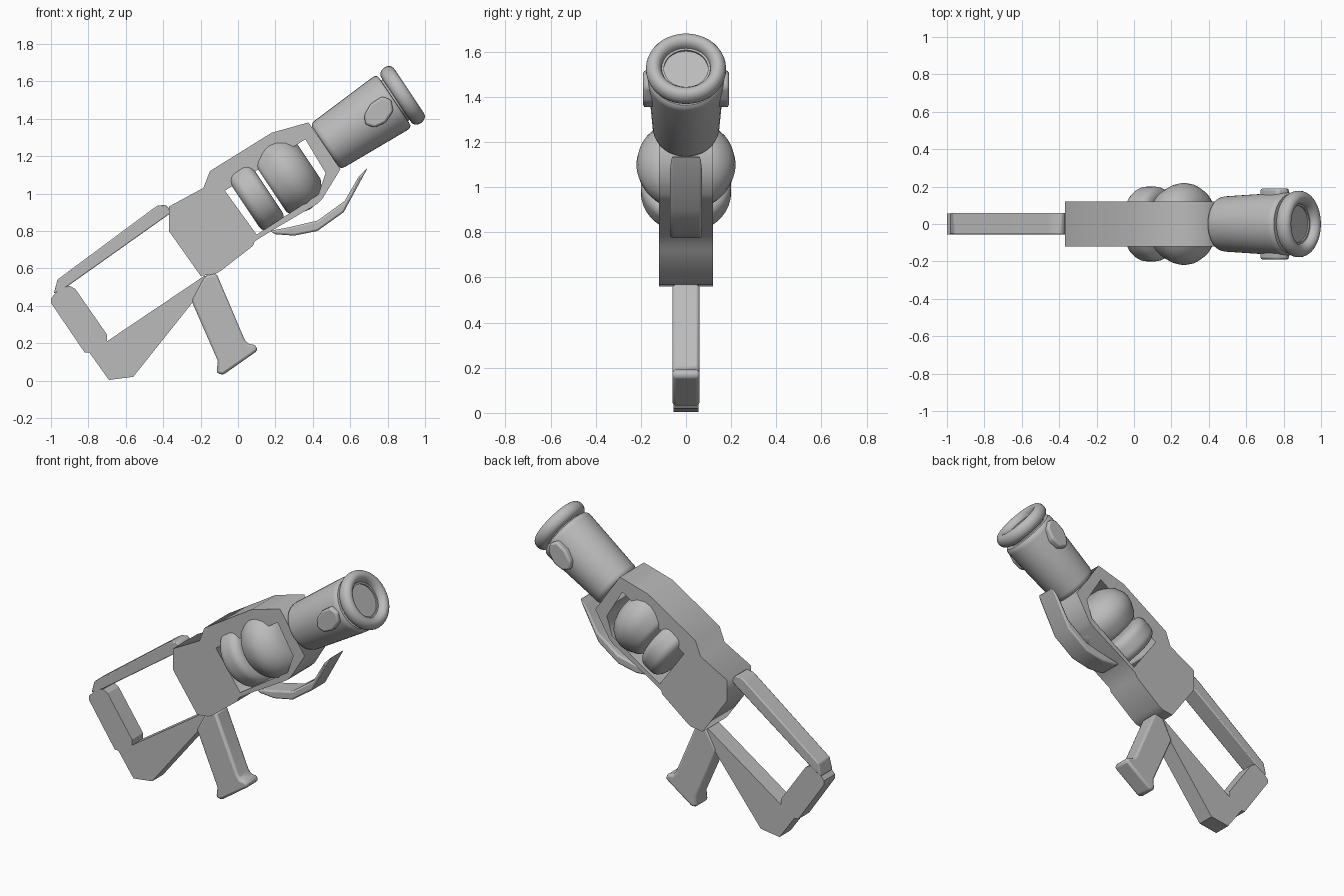
import bpy, bmesh, math
from mathutils import Matrix, Vector

if "Cube" in bpy.data.objects:
    bpy.data.objects.remove(bpy.data.objects["Cube"], do_unlink=True)

grey = bpy.data.materials.new("plain grey")
grey.use_nodes = True
grey.diffuse_color = (0.5, 0.5, 0.5, 1)
grey.node_tree.nodes["Principled BSDF"].inputs["Base Color"].default_value = (0.5, 0.5, 0.5, 1)

TILT = math.radians(33.7)
AXIS = Vector((math.cos(TILT), 0, math.sin(TILT)))


def finish(obj, smooth=None):
    obj.data.materials.clear()
    obj.data.materials.append(grey)
    bpy.ops.object.select_all(action="DESELECT")
    obj.select_set(True)
    bpy.context.view_layer.objects.active = obj
    if smooth:
        bpy.ops.object.shade_smooth_by_angle(angle=math.radians(smooth))
    return obj


def add_mesh(name, bm):
    bmesh.ops.recalc_face_normals(bm, faces=bm.faces)
    mesh = bpy.data.meshes.new(name)
    bm.to_mesh(mesh)
    bm.free()
    obj = bpy.data.objects.new(name, mesh)
    bpy.context.collection.objects.link(obj)
    return obj


def plate(name, outline, y0, y1, bevel=0, segments=2):
    """Side outline in x and z, extruded from y0 to y1."""
    bm = bmesh.new()
    face = bm.faces.new([bm.verts.new((x, y0, z)) for x, z in outline])
    ext = bmesh.ops.extrude_face_region(bm, geom=[face])["geom"]
    bmesh.ops.translate(bm, vec=(0, y1 - y0, 0),
                        verts=[g for g in ext if isinstance(g, bmesh.types.BMVert)])
    obj = add_mesh(name, bm)
    if bevel:
        mod = obj.modifiers.new("soft edges", "BEVEL")
        mod.width = bevel
        mod.segments = segments
        mod.limit_method = "ANGLE"
    return finish(obj, 35 if bevel else None)


def lathe(name, centre, profile, smooth=40, steps=40):
    """Profile of (radius, distance along the tilted axis), spun round it."""
    bm = bmesh.new()
    verts = [bm.verts.new((r, 0, t)) for r, t in profile]
    edges = [bm.edges.new(pair) for pair in zip(verts, verts[1:])]
    bmesh.ops.spin(bm, geom=verts + edges, axis=(0, 0, 1), cent=(0, 0, 0),
                   angle=math.tau, steps=steps)
    bmesh.ops.remove_doubles(bm, verts=bm.verts, dist=0.0005)
    turn = Vector((0, 0, 1)).rotation_difference(AXIS).to_matrix().to_4x4()
    bm.transform(Matrix.Translation((centre[0], 0, centre[1])) @ turn)
    return finish(add_mesh(name, bm), smooth)


def arc(r, t, size_r, size_t, start, end, n=6):
    angles = [math.radians(start + (end - start) * i / n) for i in range(n + 1)]
    return [(r + size_r * math.cos(a), t + size_t * math.sin(a)) for a in angles]


# Receiver frame with a window right through it
frame_outline = [(-.37, .80), (-.37, .93), (-.185, 1.03), (-.15, 1.12), (.18, 1.325),
                 (.377, 1.38), (.548, 1.13), (.45, .97), (.425, .945), (.195, .81),
                 (.09, .745), (.08, .72), (-.09, .588), (-.12, .57), (-.2, .56)]
window = [(-.07, 1.015), (.36, 1.29), (.468, 1.11), (.43, .995), (.1, .78)]
curve = bpy.data.curves.new("receiver_frame", "CURVE")
curve.dimensions = "2D"
curve.fill_mode = "BOTH"
curve.extrude = 0.12
for loop in (frame_outline, window):
    spline = curve.splines.new("POLY")
    spline.points.add(len(loop) - 1)
    for point, (x, z) in zip(spline.points, loop):
        point.co = (x, z, 0, 1)
    spline.use_cyclic_u = True
frame = bpy.data.objects.new("receiver_frame", curve)
frame.rotation_euler.x = math.pi / 2
bpy.context.collection.objects.link(frame)
finish(frame)
bpy.ops.object.convert(target="MESH")

# Two rounded drums held in the window
lathe("front_drum", (.265, 1.10),
      [(0, -.115), (.155, -.115)] + arc(.155, -.06, .04, .055, -90, -30, 4)
      + [(.212, -.04), (.22, 0), (.214, .04), (.19, .085), (.155, .115),
         (.115, .135), (0, .135)])
lathe("rear_drum", (.094, .99),
      [(0, -.078)] + arc(.15, -.028, .05, .05, -90, 0)
      + arc(.15, .02, .05, .05, 0, 90) + [(0, .07)])

# Barrel, muzzle ring and shallow bore
lathe("barrel", (.475, 1.255),
      [(0, -.01), (.13, -.01), (.143, 0), (.148, .02), (.169, .40),
       (.168, .42), (.158, .433), (.13, .435), (.13, .48), (0, .48)])
lathe("muzzle_ring", (.88, 1.525),
      [(0, -.03), (.098, -.03), (.098, .002), (.108, .002)]
      + arc(.143, 0, .035, .042, 180, -90, 16) + [(0, -.042)])

# Octagonal studs on both sides of the barrel
stud = [(.675, 1.42), (.71, 1.48), (.77, 1.52), (.82, 1.50),
        (.83, 1.44), (.79, 1.38), (.73, 1.352), (.68, 1.37)]
for name, side in (("right_stud", -1), ("left_stud", 1)):
    plate(name, stud, side * .11, side * .19, .012)

# Stock: upper strut and lower arm with shoulder rest
plate("stock_strut", [(-.375, .93), (-.39, .94), (-.43, .935), (-.46, .915), (-.965, .54),
                      (-.985, .465), (-.95, .48), (-.91, .505), (-.36, .895)],
      -.055, .06, .006)
plate("stock_arm", [(-1, .44), (-.955, .49), (-.90, .507), (-.87, .49), (-.70, .245),
                    (-.70, .21), (-.18, .56), (-.12, .56), (-.245, .415), (-.56, .02),
                    (-.69, .003), (-.795, .15), (-.82, .15), (-1, .415)], -.055, .055)

# Grip with flared foot
plate("grip", [(-.18, .56), (-.115, .572), (.035, .22), (.055, .195), (.095, .19),
               (.105, .16), (-.08, .03), (-.115, .04), (-.108, .105), (-.25, .43)],
      -.06, .06, .014)

# Curved hand guard under the frame
plate("hand_guard", [(.17, .80), (.20, .782), (.30, .775), (.425, .80), (.565, .90),
                     (.695, 1.14), (.645, 1.09), (.57, .96), (.425, .855), (.275, .82)],
      -.07, .07, .012)
